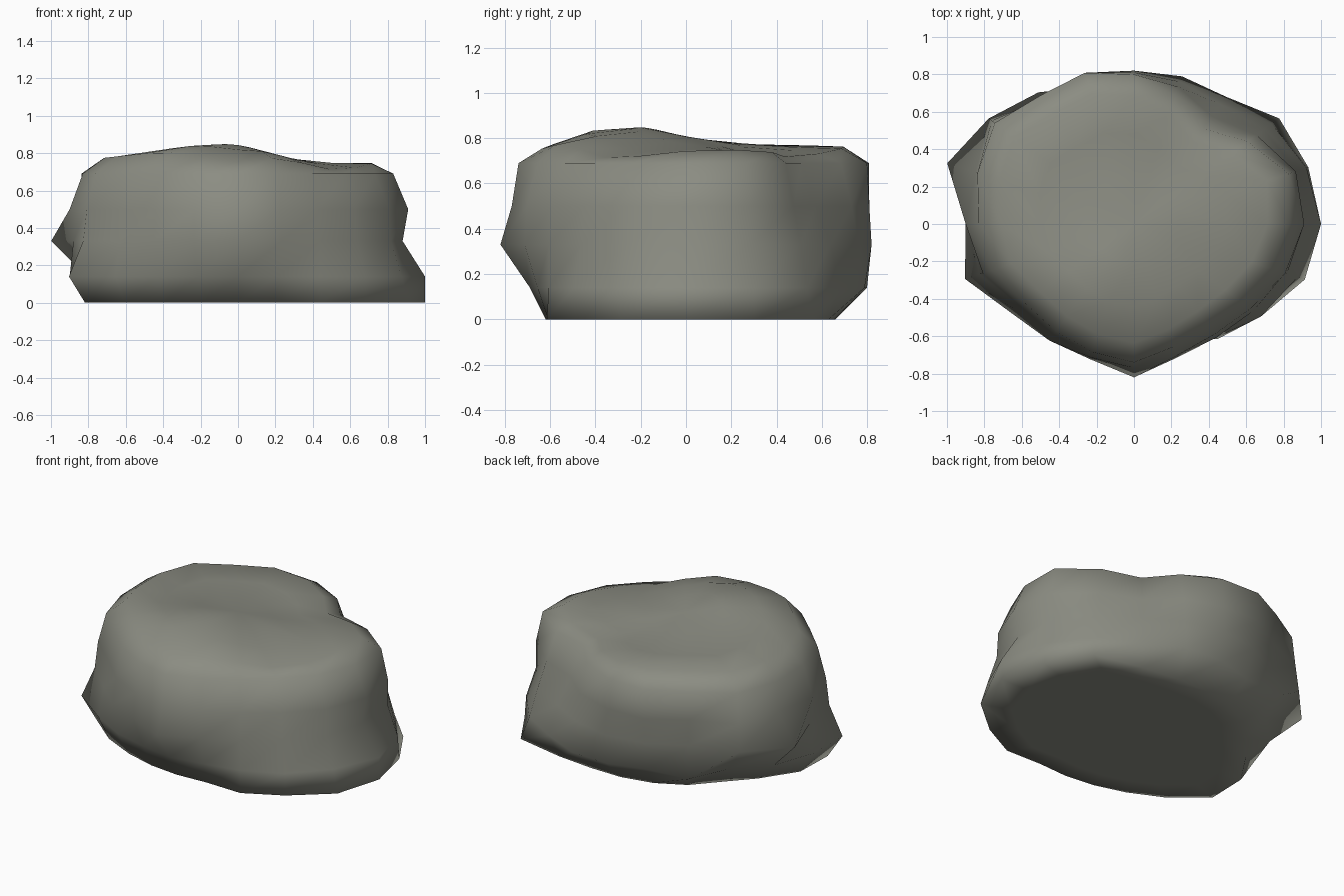
import bpy, bmesh, math

if "Cube" in bpy.data.objects:
    bpy.data.objects.remove(bpy.data.objects["Cube"])

STEP = math.radians(18)

# horizontal contours: height -> radius every 18 degrees, starting at +x
CONTOURS = {
    0.00: [1.0, .98, .96, .78, .69, .66, .65, .65, .64, .70,
           .81, .86, .75, .67, .63, .62, .64, .76, .84, .96],
    0.14: [1.0, .97, .91, .84, .83, .80, .77, .87, .77, .85,
           .90, .95, .81, .74, .69, .69, .69, .75, .84, .92],
    0.33: [.88, .91, .86, .79, .80, .82, .82, .82, .96, 1.05,
           .88, .87, .78, .77, .76, .82, .75, .75, .79, .86],
    0.50: [.91, .91, .81, .71, .77, .81, .85, .83, .94, .89,
           .90, .85, .75, .75, .75, .77, .74, .73, .77, .85],
    0.69: [.83, .87, .75, .63, .72, .80, .85, .85, .92, .88,
           .83, .80, .72, .71, .72, .74, .69, .67, .70, .77],
}


def bump(x, y, cx, cy, spread):
    return math.exp(-((x - cx) ** 2 + (y - cy) ** 2) / spread)


def top_height(x, y):
    """Domed top, highest towards the front, with shallow dips at the edges."""
    return (0.76 - 0.015 * x + 0.095 * bump(x, y, -.1, -.3, .15)
            - 0.05 * bump(x, y, .55, -.38, .08)
            - 0.06 * bump(x, y, -.1, -.72, .07)
            - 0.04 * bump(x, y, .25, .42, .07))


def add_ring(bm, radii, height):
    ring = []
    for i, r in enumerate(radii):
        x, y = r * math.cos(i * STEP), r * math.sin(i * STEP)
        z = top_height(x, y) if height is None else height
        ring.append(bm.verts.new((x, y, z)))
    return ring


bm = bmesh.new()
rings = [add_ring(bm, radii, z) for z, radii in CONTOURS.items()]

# top surface: shrinking copies of the highest contour
rim = CONTOURS[0.69]
for f in (0.86, 0.6, 0.3):
    rings.append(add_ring(bm, [r * f for r in rim], None))

# inner ring that keeps the underside flat
rings.insert(0, add_ring(bm, [r * 0.8 for r in CONTOURS[0.0]], 0.0))

for low, high in zip(rings, rings[1:]):
    for i in range(20):
        j = (i + 1) % 20
        bm.faces.new((low[i], low[j], high[j], high[i]))

# close the top with a fan and the underside with one flat face
peak = bm.verts.new((0, 0, top_height(0, 0)))
for i in range(20):
    bm.faces.new((rings[-1][i], rings[-1][(i + 1) % 20], peak))
bm.faces.new(rings[0][::-1])

# smooth weathered stone
for f in bm.faces:
    f.smooth = True

mesh = bpy.data.meshes.new("boulder")
bm.to_mesh(mesh)
bm.free()

stone = bpy.data.materials.new("grey green stone")
stone.diffuse_color = (0.26, 0.265, 0.225, 1)
stone.use_nodes = True
stone.node_tree.nodes["Principled BSDF"].inputs["Base Color"].default_value = stone.diffuse_color
mesh.materials.append(stone)
bpy.context.collection.objects.link(bpy.data.objects.new("boulder", mesh))
